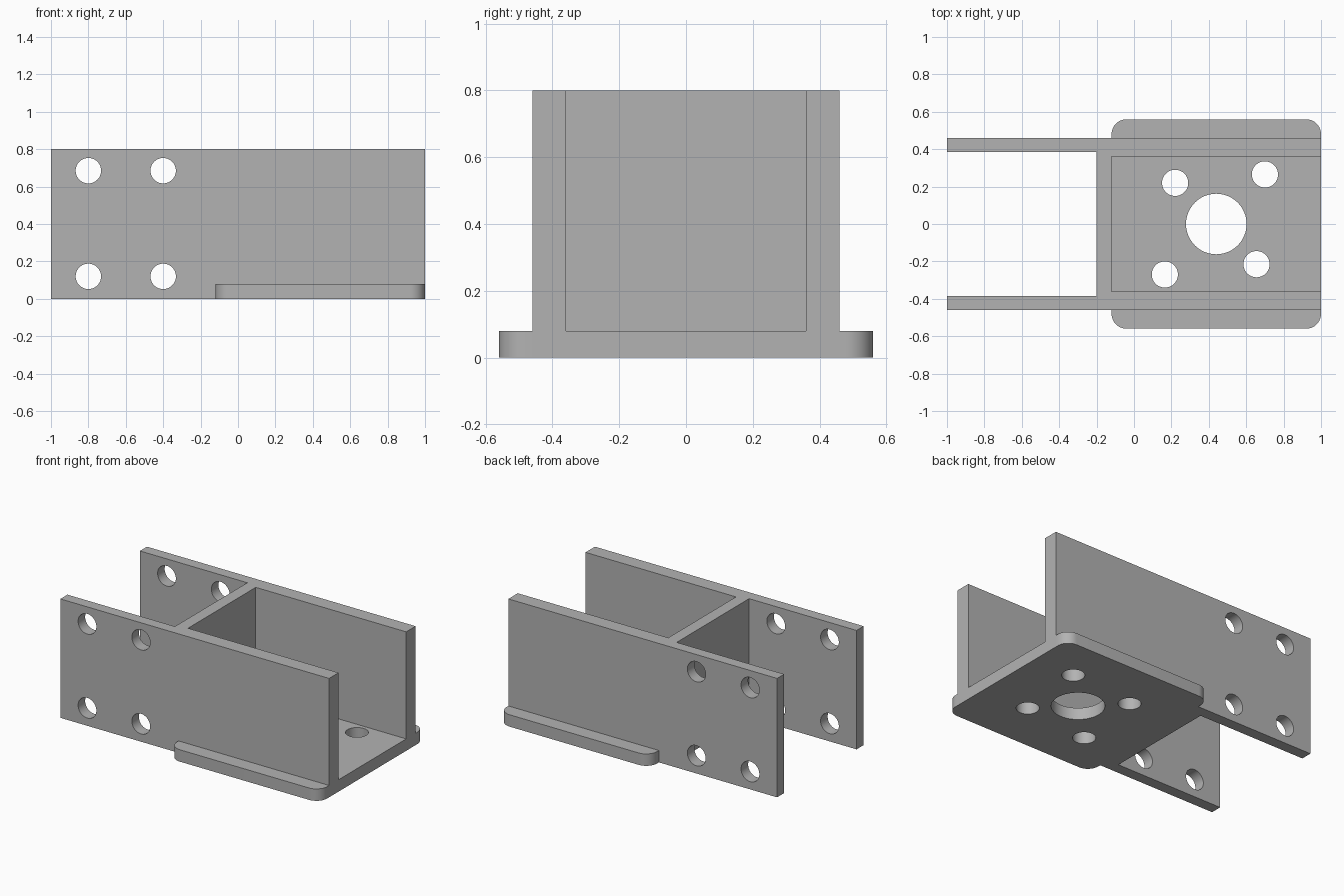
import bpy
import bmesh
from math import cos, sin, pi

cube = bpy.data.objects.get("Cube")
if cube:
    bpy.data.objects.remove(cube, do_unlink=True)

# Single plain grey finish
grey = bpy.data.materials.new("plain_grey")
grey.use_nodes = True
colour = (0.45, 0.45, 0.45, 1)
grey.diffuse_color = colour
grey.node_tree.nodes["Principled BSDF"].inputs["Base Color"].default_value = colour


def extrude(name, outline, z0, z1):
    """Solid made by raising a counter-clockwise xy outline from z0 to z1."""
    bm = bmesh.new()
    face = bm.faces.new([bm.verts.new((x, y, z0)) for x, y in outline])
    top = bmesh.ops.extrude_face_region(bm, geom=[face])["geom"]
    verts = [v for v in top if isinstance(v, bmesh.types.BMVert)]
    bmesh.ops.translate(bm, verts=verts, vec=(0, 0, z1 - z0))
    bmesh.ops.recalc_face_normals(bm, faces=bm.faces)
    mesh = bpy.data.meshes.new(name)
    bm.to_mesh(mesh)
    bm.free()
    mesh.materials.append(grey)
    obj = bpy.data.objects.new(name, mesh)
    bpy.context.scene.collection.objects.link(obj)
    return obj


def circle(x, y, r, n=48):
    return [(x + r * cos(2 * pi * i / n), y + r * sin(2 * pi * i / n)) for i in range(n)]


def rounded_rect(x0, x1, y0, y1, r, n=10):
    corners = [(x1 - r, y1 - r), (x0 + r, y1 - r), (x0 + r, y0 + r), (x1 - r, y0 + r)]
    return [(cx + r * cos((k + i / n) * pi / 2), cy + r * sin((k + i / n) * pi / 2))
            for k, (cx, cy) in enumerate(corners) for i in range(n + 1)]


def combine(target, tool, operation):
    """Apply a boolean and discard the tool."""
    tool.hide_render = True
    mod = target.modifiers.new(tool.name, 'BOOLEAN')
    mod.operation, mod.solver, mod.object = operation, 'EXACT', tool
    bpy.context.view_layer.objects.active = target
    bpy.ops.object.modifier_apply(modifier=mod.name)
    bpy.data.objects.remove(tool, do_unlink=True)


# Two side walls joined by a cross wall, thinner at the open arm end
half = [(-0.2, 0.385), (-1, 0.385), (-1, 0.46), (1, 0.46), (1, 0.36), (-0.12, 0.36)]
outline = half + [(x, -y) for x, y in reversed(half)]
bracket = extrude("mounting_bracket", outline, 0, 0.8)

# Rounded base flange
flange = extrude("base_flange", rounded_rect(-0.12, 1, -0.56, 0.56, 0.08), 0, 0.08)
combine(bracket, flange, 'UNION')

# Centre bore and four screw holes in the base
holes = [(0.44, 0, 0.162), (0.22, 0.22, 0.07), (0.70, 0.265, 0.07),
         (0.655, -0.215, 0.07), (0.165, -0.27, 0.07)]
for x, y, r in holes:
    combine(bracket, extrude("base_hole", circle(x, y, r), -0.1, 0.2), 'DIFFERENCE')

# Bolt holes through both arms
for x in (-0.8, -0.4):
    for z in (0.12, 0.685):
        cutter = extrude("arm_hole", circle(x, z, 0.068), -0.7, 0.7)
        cutter.rotation_euler.x = pi / 2
        combine(bracket, cutter, 'DIFFERENCE')

# Smooth round surfaces, sharp edges
bpy.ops.object.select_all(action='DESELECT')
bracket.select_set(True)
bpy.context.view_layer.objects.active = bracket
bpy.ops.object.shade_smooth_by_angle()
